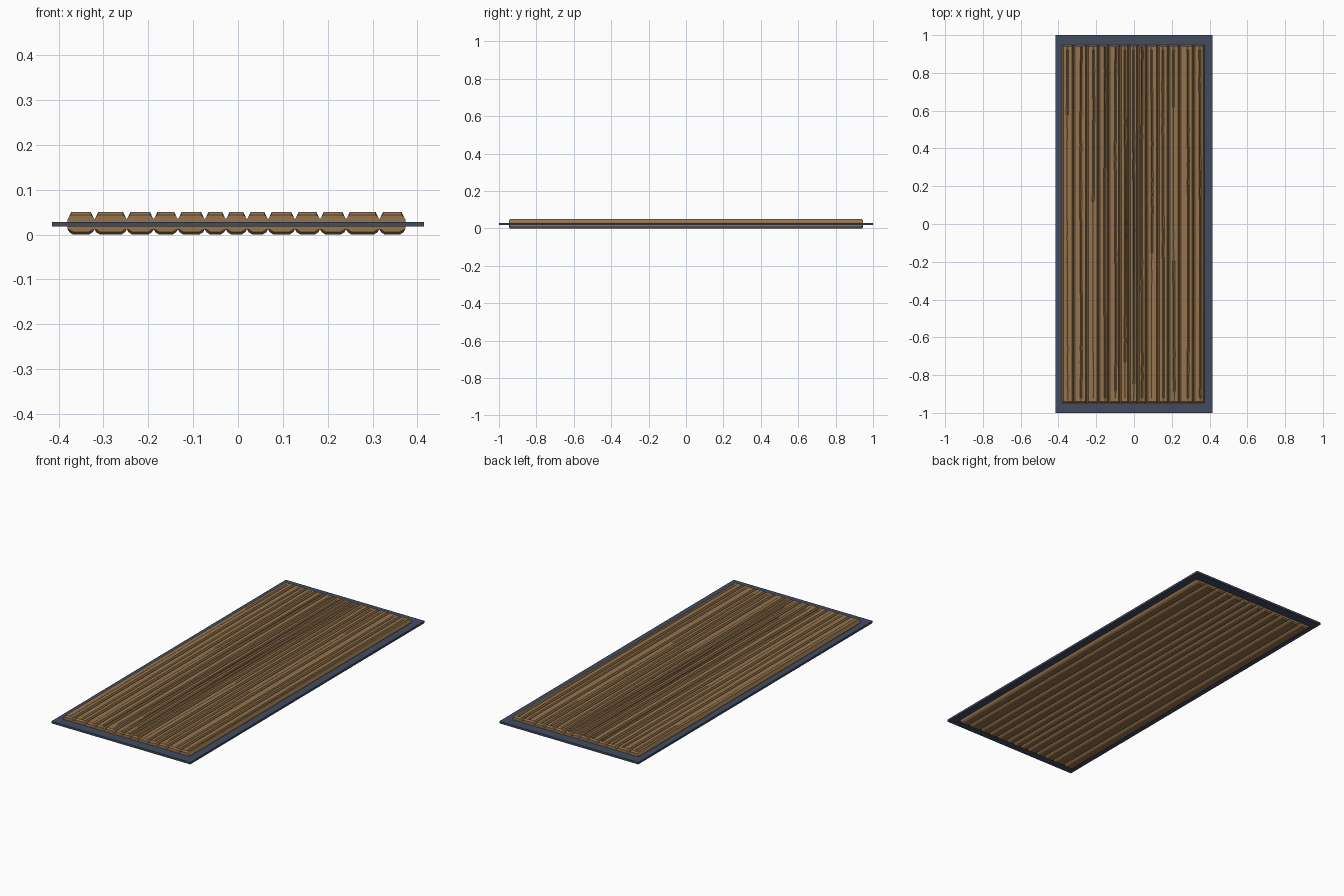
import bpy, bmesh, math, random

if "Cube" in bpy.data.objects:
    bpy.data.objects.remove(bpy.data.objects["Cube"])

random.seed(7)


def material(name, rgb):
    m = bpy.data.materials.new(name)
    m.diffuse_color = (*rgb, 1)
    m.use_nodes = True
    m.node_tree.nodes["Principled BSDF"].inputs["Base Color"].default_value = m.diffuse_color
    return m


wood = material("brown wood", (0.30, 0.175, 0.075))
slate = material("slate blue", (0.055, 0.072, 0.118))


def finish(name, bm, mat):
    bmesh.ops.recalc_face_normals(bm, faces=bm.faces)
    me = bpy.data.meshes.new(name)
    bm.to_mesh(me)
    bm.free()
    me.materials.append(mat)
    ob = bpy.data.objects.new(name, me)
    bpy.context.collection.objects.link(ob)
    return ob


# Thin backing sheet that shows as a border round the planks
bm = bmesh.new()
bmesh.ops.create_cube(bm, size=1)
for v in bm.verts:
    v.co.x *= 0.83
    v.co.y *= 2.0
    v.co.z = 0.023 + v.co.z * 0.011
finish("backing_sheet", bm, slate)

# Plank edges across the width
EDGES = [-0.38, -0.32, -0.248, -0.188, -0.134, -0.074, -0.027,
         0.02, 0.067, 0.127, 0.183, 0.241, 0.315, 0.373]
TOP, MID, HALF = 0.05, 0.025, 0.947
STEPS = 48


def plank(index, x0, x1):
    """Chamfered board with a weathered, slowly varying split along its top."""
    w = x1 - x0
    split = x0 + w * random.uniform(0.4, 0.62)
    depth = random.uniform(0.007, 0.013)
    phase, freq = random.uniform(0, 6.28), random.uniform(2, 4)

    def section(y, inset):
        wave = math.sin(freq * y + phase)
        d = depth * (0.75 + 0.25 * wave) * (0.72 + 0.28 * y)
        # the worn middle is cut right down to the sheet in places
        if index in (5, 6):
            d += 0.017 * math.exp(-(y / 0.25) ** 2) * random.random()
        if abs(y) > 0.93:
            d = 0
        s = split + 0.002 * wave + random.uniform(-0.0008, 0.0008)
        lo, hi = 0.0 + inset, TOP - inset
        half = 0.0055
        pts = [(x0, MID + 0.009), (x0 + 0.003, MID + 0.014), (x0 + 0.008, hi),
               (s - half, hi), (s, hi - d), (s + half, hi),
               (x1 - 0.008, hi), (x1 - 0.003, MID + 0.014), (x1, MID + 0.009),
               (x1, MID - 0.013), (x1 - 0.004, lo + 0.005), (x1 - 0.012, lo),
               (x0 + 0.012, lo), (x0 + 0.004, lo + 0.005), (x0, MID - 0.013)]
        return [(x, y, z) for x, z in pts]

    bm = bmesh.new()
    stations = [(-HALF, 0.006), (-HALF + 0.008, 0.0)]
    stations += [(-0.925 + 1.85 * i / STEPS, 0.0) for i in range(STEPS + 1)]
    stations += [(HALF - 0.008, 0.0), (HALF, 0.006)]
    rings = [[bm.verts.new(p) for p in section(y, inset)] for y, inset in stations]
    n = len(rings[0])
    for a, b in zip(rings, rings[1:]):
        for i in range(n):
            j = (i + 1) % n
            bm.faces.new((a[i], a[j], b[j], b[i]))
    bm.faces.new(rings[0])
    bm.faces.new(rings[-1])
    finish(f"plank_{index + 1}", bm, wood)


for k, (a, b) in enumerate(zip(EDGES, EDGES[1:])):
    plank(k, a, b)
